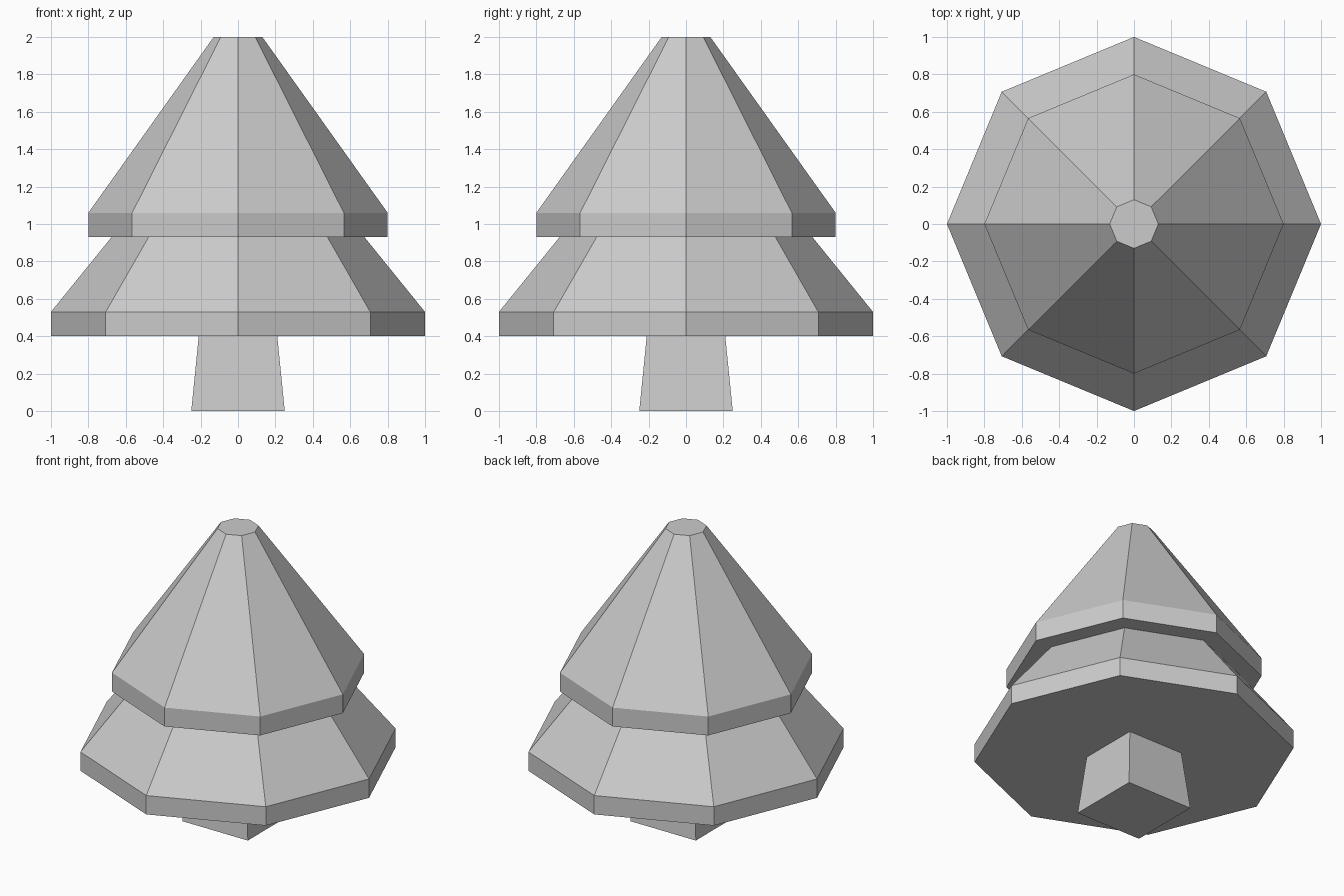
import bpy
import bmesh
from math import cos, sin, tau

cube = bpy.data.objects.get("Cube")
if cube:
    bpy.data.objects.remove(cube, do_unlink=True)

grey = bpy.data.materials.new("plain_grey")
grey.use_nodes = True
colour = (0.6, 0.6, 0.6, 1)
grey.diffuse_color = colour
grey.node_tree.nodes["Principled BSDF"].inputs["Base Color"].default_value = colour


def lathe(name, profile, sides, turn=0.0):
    """Flat-sided solid from (radius, height) rings, capped at both ends."""
    bm = bmesh.new()
    angles = [tau * (i + turn) / sides for i in range(sides)]
    rings = [[bm.verts.new((r * cos(a), r * sin(a), z)) for a in angles]
             for r, z in profile]
    for low, high in zip(rings, rings[1:]):
        for i in range(sides):
            j = (i + 1) % sides
            bm.faces.new((low[i], low[j], high[j], high[i]))
    bm.faces.new(rings[0][::-1])
    bm.faces.new(rings[-1])
    mesh = bpy.data.meshes.new(name)
    bm.to_mesh(mesh)
    bm.free()
    mesh.materials.append(grey)
    obj = bpy.data.objects.new(name, mesh)
    bpy.context.collection.objects.link(obj)
    return obj


# Tapered square trunk, its sides facing the axes
half_diagonal = 2 ** 0.5
lathe("trunk", [(0.25 * half_diagonal, 0), (0.21 * half_diagonal, 0.4)], 4, 0.5)

# Two overlapping tiers of eight-sided foliage, as one stepped solid
lathe("foliage", [(1, 0.4), (1, 0.53), (0.676, 0.93),
                  (0.8, 0.93), (0.8, 1.06), (0.13, 2)], 8)
